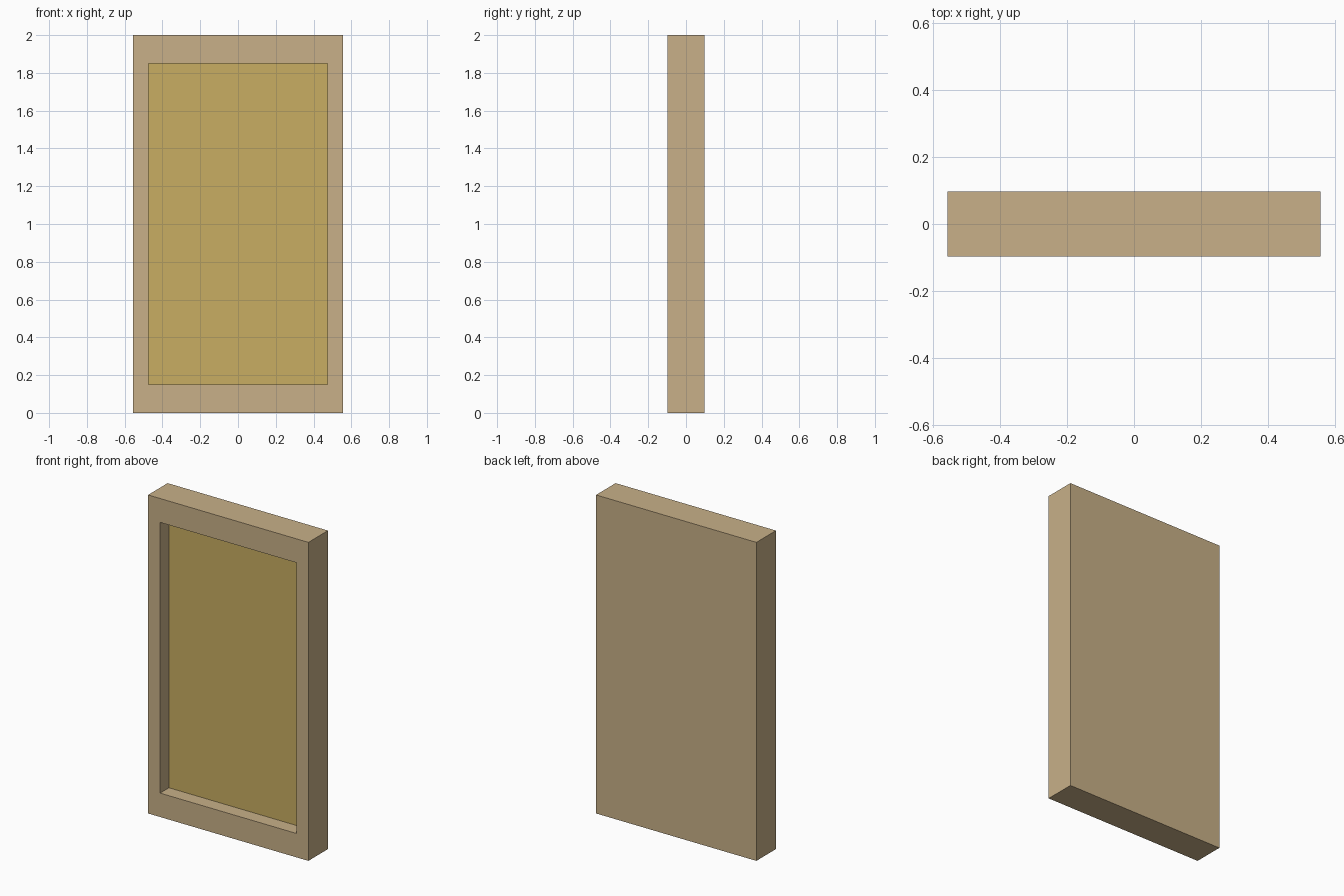
import bpy
import bmesh
from mathutils import Vector

if "Cube" in bpy.data.objects:
    bpy.data.objects.remove(bpy.data.objects["Cube"])

W, D, H = 1.114, 0.194, 2.0        # overall size
OPEN_W, OPEN_Z0, OPEN_Z1 = 0.946, 0.15, 1.85
RECESS, PANEL_T = 0.098, 0.01      # pocket depth, panel thickness


def material(name, color):
    mat = bpy.data.materials.new(name)
    mat.diffuse_color = (*color, 1.0)
    mat.use_nodes = True
    mat.node_tree.nodes["Principled BSDF"].inputs["Base Color"].default_value = mat.diffuse_color
    return mat


def make_object(name, bm, mat):
    bmesh.ops.recalc_face_normals(bm, faces=bm.faces)
    mesh = bpy.data.meshes.new(name)
    bm.to_mesh(mesh)
    bm.free()
    mesh.materials.append(mat)
    obj = bpy.data.objects.new(name, mesh)
    bpy.context.collection.objects.link(obj)
    return obj


def box(size, center):
    bm = bmesh.new()
    bmesh.ops.create_cube(bm, size=1.0)
    bmesh.ops.scale(bm, vec=Vector(size), verts=bm.verts)
    bmesh.ops.translate(bm, vec=Vector(center), verts=bm.verts)
    return bm


# Frame: solid block with a pocket sunk into the front face
bm = box((W, D, H), (0, 0, H / 2))
front = min(bm.faces, key=lambda f: f.calc_center_median().y)
bmesh.ops.inset_individual(bm, faces=[front], thickness=0.05)
for v in front.verts:
    v.co.x = OPEN_W / 2 if v.co.x > 0 else -OPEN_W / 2
    v.co.z = OPEN_Z1 if v.co.z > H / 2 else OPEN_Z0
bmesh.ops.inset_individual(bm, faces=[front], thickness=0.0)
bmesh.ops.translate(bm, vec=(0, RECESS, 0), verts=front.verts)
make_object("frame", bm, material("tan_wood", (0.578, 0.434, 0.246)))

# Inset panel: thin board lying on the pocket floor
panel_y = -D / 2 + RECESS - PANEL_T / 2
bm = box((OPEN_W, PANEL_T, OPEN_Z1 - OPEN_Z0),
         (0, panel_y, (OPEN_Z0 + OPEN_Z1) / 2))
make_object("inset_panel", bm, material("golden_board", (0.578, 0.423, 0.122)))
